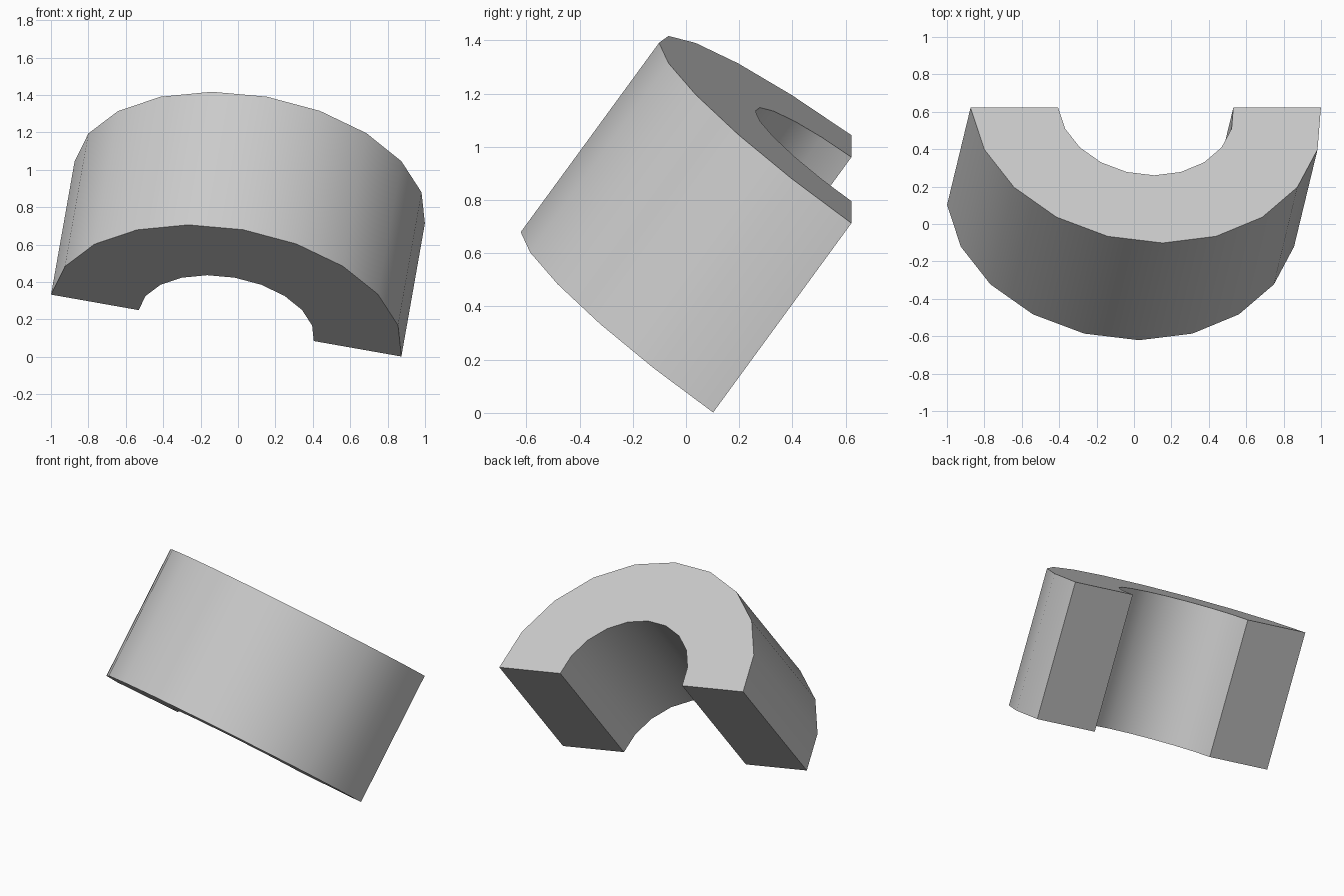
import bpy
import bmesh
import math
from mathutils import Matrix, Vector

cube = bpy.data.objects.get("Cube")
if cube:
    bpy.data.objects.remove(cube, do_unlink=True)

SEGMENTS = 10
OUTER_WIDTH, OUTER_RISE = 0.951, 0.891
INNER_RATIO = 0.5
DEPTH = 0.89

# Plain grey material
grey = bpy.data.materials.new("light_grey")
grey.use_nodes = True
colour = (0.6, 0.6, 0.6, 1)
grey.diffuse_color = colour
grey.node_tree.nodes["Principled BSDF"].inputs["Base Color"].default_value = colour


def arc(scale):
    """Half ellipse from one end of the ring to the other."""
    angles = [math.pi * (1 - i / SEGMENTS) for i in range(SEGMENTS + 1)]
    return [Vector((scale * OUTER_WIDTH * math.cos(a),
                    scale * OUTER_RISE * math.sin(a), 0)) for a in angles]


# Half ring profile, extruded along its axis
bm = bmesh.new()
outline = arc(1) + arc(INNER_RATIO)[::-1]
base = bm.faces.new([bm.verts.new(p) for p in outline])
extruded = bmesh.ops.extrude_face_region(bm, geom=[base], use_keep_orig=True)
top = [v for v in extruded["geom"] if isinstance(v, bmesh.types.BMVert)]
bmesh.ops.translate(bm, verts=top, vec=(0, 0, DEPTH))
bmesh.ops.recalc_face_normals(bm, faces=bm.faces)

mesh = bpy.data.meshes.new("half_ring")
bm.to_mesh(mesh)
bm.free()
mesh.materials.append(grey)
half_ring = bpy.data.objects.new("half_ring", mesh)
bpy.context.collection.objects.link(half_ring)

# Tilt the ring so its arch rises up and to the front
width = Vector((-0.985, 0, 0.174)).normalized()
axis = Vector((0.1425, 0.584, 0.799))
axis = (axis - width * axis.dot(width)).normalized()
rise = axis.cross(width)
tilt = Matrix((width, rise, axis)).transposed().to_4x4()
half_ring.matrix_world = Matrix.Translation((-0.063, 0.102, 0.167)) @ tilt

# Smooth curved walls, sharp rims
bpy.context.view_layer.objects.active = half_ring
half_ring.select_set(True)
bpy.ops.object.shade_smooth_by_angle(angle=math.radians(35))
